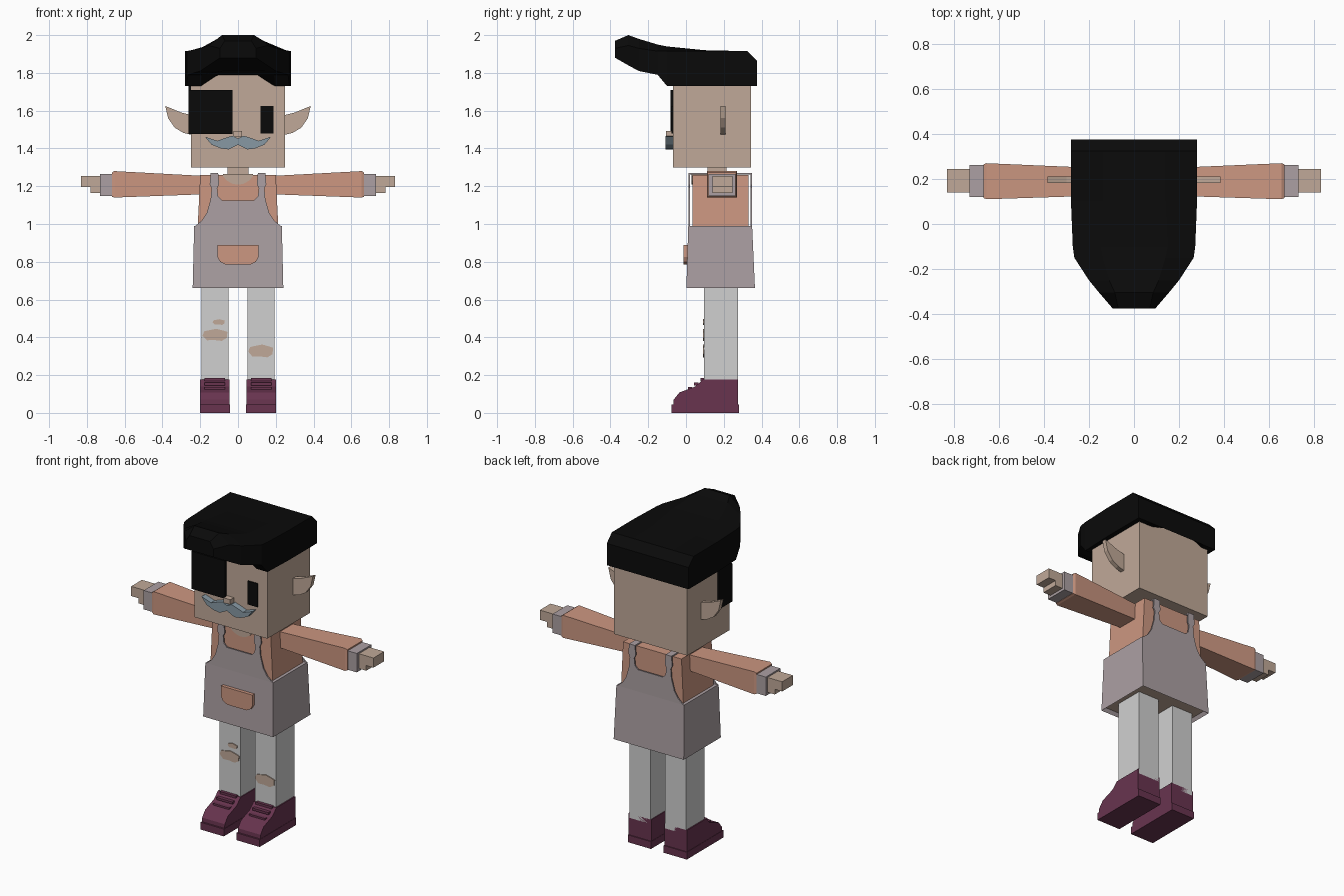
import bpy
import bmesh

if "Cube" in bpy.data.objects:
    bpy.data.objects.remove(bpy.data.objects["Cube"], do_unlink=True)


def material(name, hex_code):
    m = bpy.data.materials.new(name)
    srgb = [int(hex_code[i:i + 2], 16) / 255 for i in (0, 2, 4)]
    col = [c / 12.92 if c < 0.04 else ((c + 0.055) / 1.055) ** 2.4 for c in srgb] + [1]
    m.use_nodes = True
    m.diffuse_color = col
    m.node_tree.nodes["Principled BSDF"].inputs["Base Color"].default_value = col
    return m


SKIN = material("skin", "c0a998")
SHIRT = material("terracotta_shirt", "cc9781")
APRON = material("mauve_grey_apron", "aca0a3")
CLOTH = material("pale_grey_trousers", "d0d0d0")
PLUM = material("plum_shoe", "68344f")
BLACK = material("black", "0a0a0a")
STEEL = material("blue_grey_moustache", "8799a4")


def loft(name, rings, mat):
    """Skin a list of equal-length 3D rings and cap both ends."""
    bm = bmesh.new()
    vs = [[bm.verts.new(p) for p in ring] for ring in rings]
    n = len(vs[0])
    for a, b in zip(vs, vs[1:]):
        for i in range(n):
            j = (i + 1) % n
            bm.faces.new((a[i], a[j], b[j], b[i]))
    bm.faces.new(vs[0])
    bm.faces.new(vs[-1])
    bmesh.ops.recalc_face_normals(bm, faces=bm.faces)
    me = bpy.data.meshes.new(name)
    bm.to_mesh(me)
    bm.free()
    me.materials.append(mat)
    ob = bpy.data.objects.new(name, me)
    bpy.context.collection.objects.link(ob)
    return ob


def box(name, x, y, z, mat):
    rect = lambda h: [(x[0], y[0], h), (x[1], y[0], h), (x[1], y[1], h), (x[0], y[1], h)]
    return loft(name, [rect(z[0]), rect(z[1])], mat)


def plate(name, pts, y, mat):
    """Front-view outline (x, z) extruded through a range of y."""
    return loft(name, [[(px, d, pz) for px, pz in pts] for d in y], mat)


def mirrored(half):
    return half + [(-x, z) for x, z in reversed(half) if x != 0]


def tapered(name, levels, mat):
    """Upright block from (z, half width, y front, y back) levels."""
    return loft(name, [[(-w, f, z), (w, f, z), (w, b, z), (-w, b, z)]
                       for z, w, f, b in levels], mat)


# Head and neck
box("head", (-0.25, 0.25), (-0.07, 0.345), (1.3, 1.8), SKIN)
box("neck", (-0.055, 0.055), (0.115, 0.215), (1.22, 1.31), SKIN)

# Hair: sections from the back to the swept front tip
# (y, half width, side bottom, side top, ridge half width, ridge top, middle bottom)
sections = [
    (0.375, 0.28, 1.73, 1.865, 0.14, 1.865, 1.73),
    (0.325, 0.28, 1.73, 1.915, 0.14, 1.915, 1.78),
    (0.1, 0.28, 1.73, 1.915, 0.14, 1.92, 1.78),
    (-0.1, 0.272, 1.73, 1.915, 0.15, 1.94, 1.79),
    (-0.15, 0.265, 1.79, 1.915, 0.14, 1.95, 1.8),
    (-0.25, 0.2, 1.81, 1.93, 0.11, 1.98, 1.81),
    (-0.305, 0.155, 1.84, 1.945, 0.085, 2.0, 1.84),
    (-0.375, 0.095, 1.88, 1.93, 0.07, 1.97, 1.88),
]
loft("hair", [[(x, y, z) for x, z in mirrored([(t * 0.7, mb), (w * 0.72, b), (w, b), (w, s), (t, m)])]
              for y, w, b, s, t, m, mb in sections], BLACK)
box("hair_over_eye", (-0.262, -0.03), (-0.083, 0.05), (1.477, 1.71), BLACK)
box("hair_sideburn_root", (-0.262, -0.245), (-0.07, 0.05), (1.7, 1.74), BLACK)

# Face
box("left_eye", (0.12, 0.187), (-0.077, -0.069), (1.48, 1.625), BLACK)
box("nose", (-0.025, 0.02), (-0.105, -0.06), (1.463, 1.493), SKIN)
plate("moustache", mirrored([(0, 1.452), (0.03, 1.467), (0.07, 1.455), (0.11, 1.44), (0.175, 1.462),
                             (0.14, 1.42), (0.09, 1.4), (0.05, 1.395), (0, 1.42)]),
      (-0.108, -0.068), STEEL)

# Shirt with a scooped neckline
tapered("shirt_body", [(0.95, 0.215, 0.035, 0.33), (1.26, 0.2, 0.035, 0.33)], SHIRT)
plate("neckline", mirrored([(0.08, 1.255), (0.06, 1.23), (0.03, 1.213), (0, 1.208)]),
      (0.029, 0.036), SKIN)
box("neckline_top", (-0.08, 0.08), (0.03, 0.24), (1.255, 1.264), SKIN)

# Apron skirt, open underneath
skirt = tapered("apron_skirt", [(0.66, 0.24, 0.002, 0.365), (0.99, 0.232, 0.012, 0.35)], APRON)
bm = bmesh.new()
bm.from_mesh(skirt.data)
under = [min(bm.faces, key=lambda f: f.calc_center_median().z)]
bmesh.ops.inset_region(bm, faces=under, thickness=0.02)
bmesh.ops.translate(bm, verts=under[0].verts, vec=(0, 0, 0.02))
under[0].material_index = 1
bm.to_mesh(skirt.data)
bm.free()
skirt.data.materials.append(SKIN)

# Bib with straps, front and back
bib = mirrored([(0.085, 1.125), (0.105, 1.145), (0.11, 1.19), (0.1, 1.21), (0.105, 1.27),
                (0.145, 1.27), (0.15, 1.21), (0.14, 1.19), (0.145, 1.13), (0.165, 1.06),
                (0.19, 1.02), (0.232, 0.985)])
plate("front_bib", bib, (0.012, 0.02), APRON)
plate("back_bib", bib, (0.342, 0.35), APRON)
plate("pocket", mirrored([(0.108, 0.89), (0.108, 0.825), (0.095, 0.8), (0.065, 0.785)]),
      (-0.012, 0.012), SHIRT)

# Parts that come in left and right pairs
for side, s in (("left", 1), ("right", -1)):
    def span(a, b):
        return tuple(sorted((s * a, s * b)))

    box(side + "_shoulder_strap", span(0.105, 0.145), (0.012, 0.35), (1.262, 1.27), APRON)
    plate(side + "_ear", [(s * x, z) for x, z in ((0.24, 1.575), (0.3, 1.59), (0.385, 1.625),
          (0.37, 1.56), (0.335, 1.51), (0.29, 1.483), (0.24, 1.47))], (0.183, 0.21), SKIN)

    # Sleeve flaring to the wrist, cuff, stepped hand
    loft(side + "_sleeve", [[(s * x, f, lo), (s * x, b, lo), (s * x, b, hi), (s * x, f, hi)]
                            for x, f, b, lo, hi in ((0.19, 0.125, 0.25, 1.157, 1.255),
                                                    (0.655, 0.11, 0.27, 1.14, 1.28),
                                                    (0.668, 0.115, 0.265, 1.145, 1.272))], SHIRT)
    box(side + "_cuff", span(0.66, 0.73), (0.12, 0.262), (1.147, 1.264), APRON)
    box(side + "_palm", span(0.72, 0.78), (0.14, 0.245), (1.163, 1.255), SKIN)
    box(side + "_fingers", span(0.78, 0.83), (0.14, 0.245), (1.195, 1.255), SKIN)

    # Leg
    box(side + "_leg", span(0.05, 0.193), (0.095, 0.275), (0.15, 0.69), CLOTH)

    # Shoe: side profile, sole and lace bars
    profile = [(0.275, 0.02), (0.275, 0.178), (0.09, 0.178), (0.05, 0.14),
               (-0.035, 0.108), (-0.065, 0.07), (-0.068, 0.02)]
    loft(side + "_shoe", [[(s * x, y, z) for y, z in profile] for x in (0.045, 0.2)], PLUM)
    box(side + "_sole", span(0.043, 0.202), (-0.077, 0.281), (0, 0.045), PLUM)
    for i in range(3):
        y, z = 0.01 + 0.033 * i, 0.122 + 0.024 * i
        box(side + "_lace_%d" % (i + 1), span(0.068, 0.178), (y, y + 0.022), (z, z + 0.014), PLUM)

# Torn knees showing skin
tear = [(-1, -0.1), (-0.85, 0.6), (-0.4, 0.8), (0.1, 1), (0.6, 0.75), (1, 0.5),
        (0.95, -0.5), (0.55, -1), (-0.1, -0.85), (-0.65, -0.9)]
for name, x, z, w, h in (("right_knee_tear", -0.122, 0.413, 0.066, 0.032),
                         ("right_small_tear", -0.102, 0.481, 0.032, 0.015),
                         ("left_knee_tear", 0.12, 0.328, 0.066, 0.034)):
    plate(name, [(x + a * w, z + b * h) for a, b in tear], (0.089, 0.096), SKIN)
